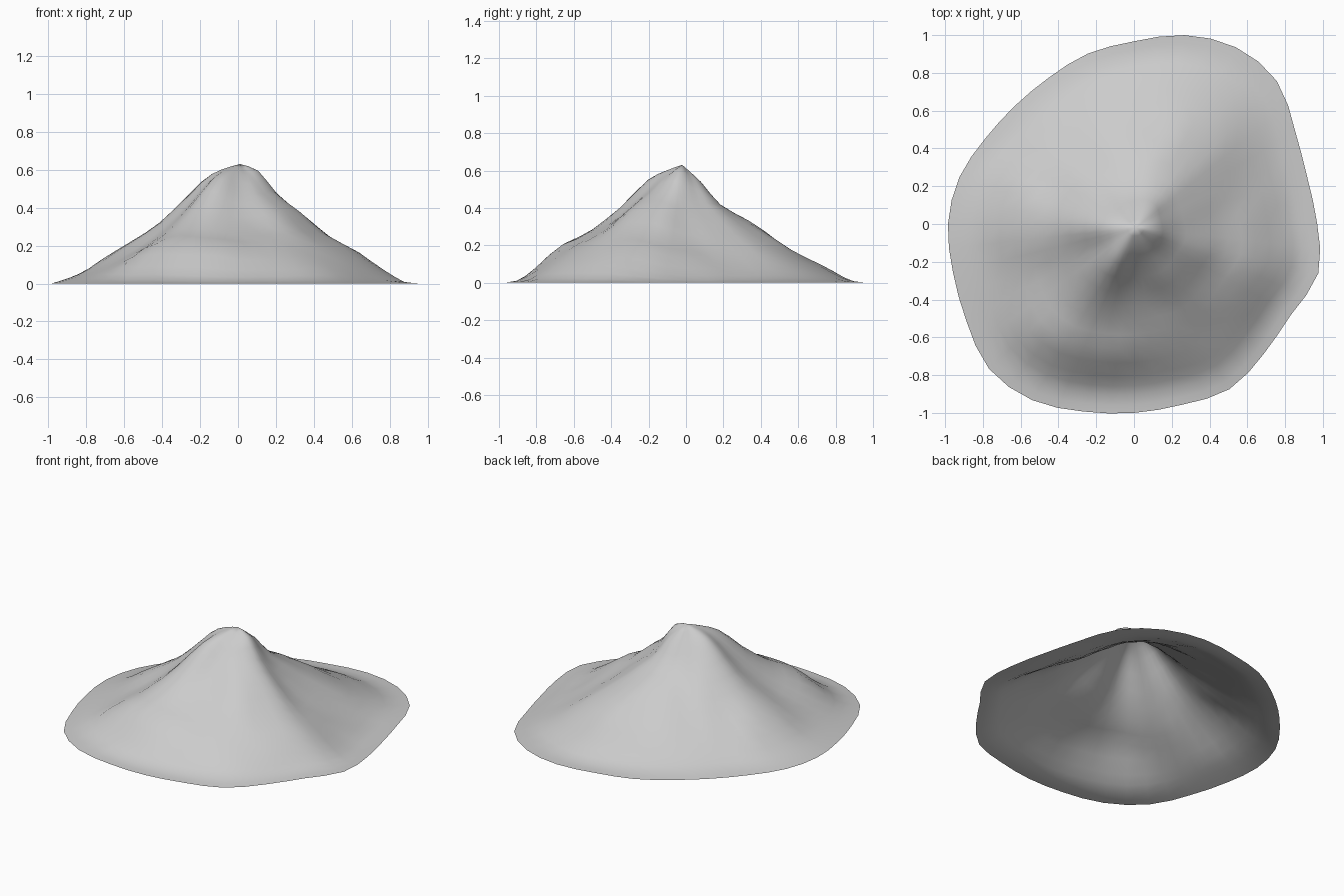
import bpy
import bmesh
from math import cos, sin, tau
from mathutils import Vector, noise

cube = bpy.data.objects.get("Cube")
if cube:
    bpy.data.objects.remove(cube, do_unlink=True)

# Outline radius, counter-clockwise from +x in equal angle steps
OUTLINE = [.97, .95, .985, 1.07, 1.08, 1.035, .967, .935, .897, .888, .908, .957,
           .985, .992, 1.025, 1.085, 1.077, 1.028, 1, .99, 1.01, .972, .96, 1.01]

# Slope stations as a fraction of the outline radius, centre to rim
STATIONS = [0, .1, .2, .35, .5, .65, .8, .9, 1]

# Slope heights in hundredths at the inner stations, one row per direction
PEAK = 63
SLOPES = [
    [59, 46, 32, 21, 13, 4, 0],   # east gully
    [56, 43, 31, 21, 12, 4, 1],
    [54, 42, 32, 22, 13, 5, 1],   # north-east ridge
    [53, 42, 33, 23, 14, 6, 1],
    [55, 45, 33, 23, 14, 6, 2],
    [58, 50, 36, 24, 15, 7, 2],
    [60, 54, 39, 27, 18, 8, 3],   # west ridge
    [60, 52, 36, 24, 15, 7, 3],
    [60, 55, 41, 29, 22, 9, 2],   # south-west ridge
    [58, 48, 35, 26, 19, 7, 1],   # front gully
    [57, 47, 37, 26, 17, 8, 2],
    [59, 49, 39, 27, 19, 9, 2],   # south-east shoulder
]
SEGMENTS = 48
RINGS_PER_STATION = 2


def spline(values, position, closed=False):
    """Catmull-Rom value at a fractional index."""
    count = len(values)
    i = int(position)
    f = position - i

    def at(k):
        return values[k % count] if closed else values[max(0, min(k, count - 1))]

    a, b, c, d = (at(i + k) for k in (-1, 0, 1, 2))
    return b + f / 2 * (c - a + f * (2 * a - 5 * b + 4 * c - d + f * (3 * (b - c) + d - a)))


def surface_point(turn, station):
    """Point on the hillside for a share of a full turn and a slope station."""
    t = spline(STATIONS, station)
    radius = t * spline(OUTLINE, turn * len(OUTLINE), True)
    rows = [spline([PEAK] + row + [0], station) for row in SLOPES]
    height = spline(rows, turn * len(SLOPES), True) / 100
    x = radius * cos(turn * tau) + .01 * (1 - t)
    y = radius * sin(turn * tau) - .02 * (1 - t)
    # Weathered bumps, fading out at the summit and the rim
    bump = noise.noise(Vector((x * 6, y * 6, 3))) * .06 * t * (1 - t)
    return Vector((x, y, max(0, height + bump)))


# Hillside: an open shell of rings around the summit
bm = bmesh.new()
summit = bm.verts.new(surface_point(0, 0))
ring_count = (len(STATIONS) - 1) * RINGS_PER_STATION
rings = [[bm.verts.new(surface_point(s / SEGMENTS, r / RINGS_PER_STATION))
          for s in range(SEGMENTS)] for r in range(1, ring_count + 1)]
for s in range(SEGMENTS):
    n = (s + 1) % SEGMENTS
    bm.faces.new((summit, rings[0][s], rings[0][n]))
    for inner, outer in zip(rings, rings[1:]):
        bm.faces.new((inner[s], outer[s], outer[n], inner[n]))
for face in bm.faces:
    face.smooth = True
mesh = bpy.data.meshes.new("mountain")
bm.to_mesh(mesh)
bm.free()
mountain = bpy.data.objects.new("mountain", mesh)
bpy.context.collection.objects.link(mountain)

# Plain grey rock
rock = bpy.data.materials.new("grey_rock")
rock.use_nodes = True
colour = (.6, .6, .6, 1)
rock.diffuse_color = colour
rock.node_tree.nodes["Principled BSDF"].inputs["Base Color"].default_value = colour
mesh.materials.append(rock)
